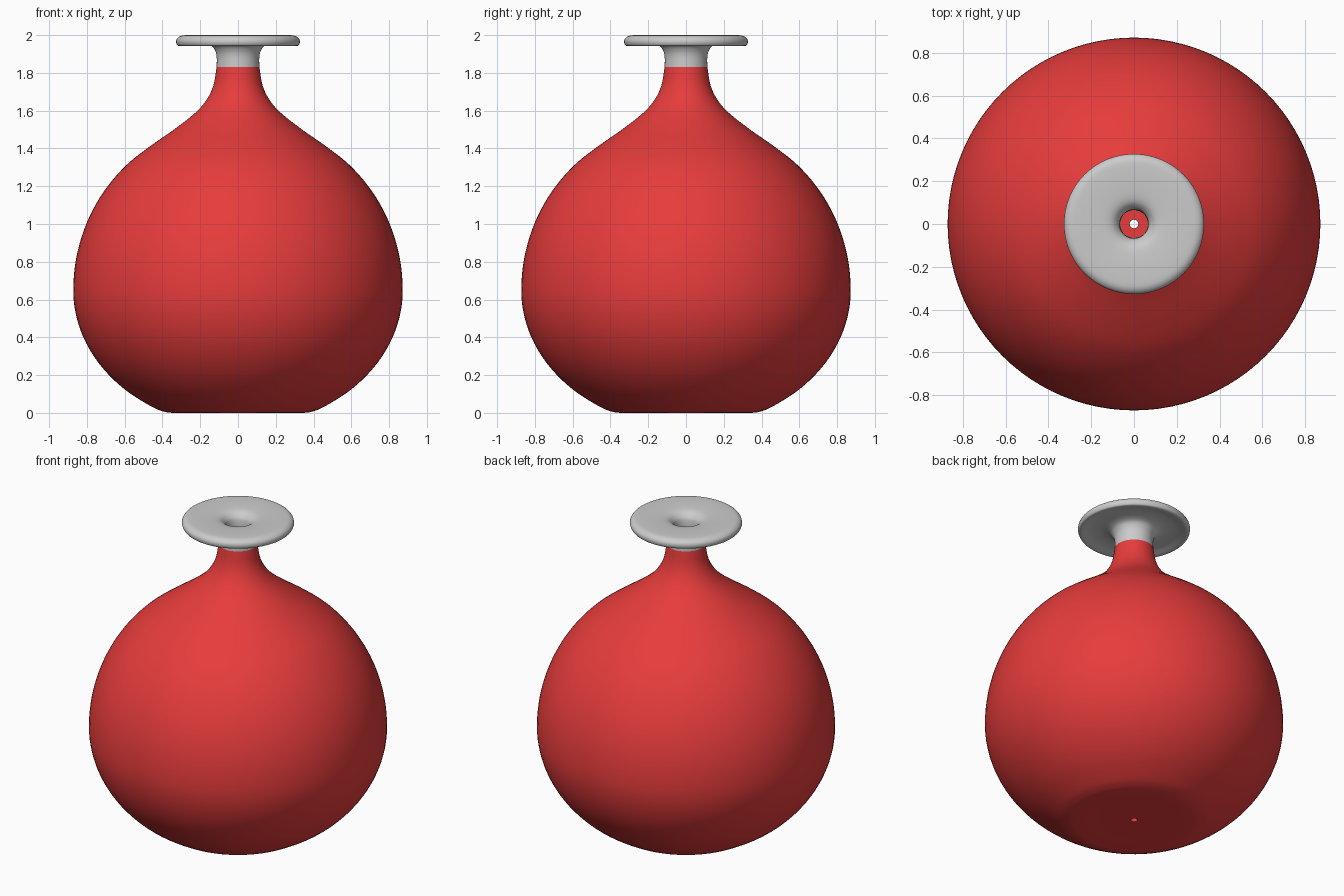
import bpy, bmesh, math
from mathutils import Vector

if "Cube" in bpy.data.objects:
    bpy.data.objects.remove(bpy.data.objects["Cube"])

SEGMENTS = 96
WALL = 0.048


def smooth_path(points, steps=5):
    """Catmull-Rom curve through (radius, height) points."""
    p = [Vector(q) for q in points]
    p = [2 * p[0] - p[1]] + p + [2 * p[-1] - p[-2]]
    out = []
    for i in range(1, len(p) - 2):
        a, b, c, d = p[i - 1:i + 3]
        for k in range(steps):
            t = k / steps
            out.append(0.5 * (2 * b + (c - a) * t + (2 * a - 5 * b + 4 * c - d) * t ** 2
                              + (3 * b - a - 3 * c + d) * t ** 3))
    return out + [p[-2]]


def arc(radius, height, z, start, end, count):
    """Points on an elliptical arc, angles in degrees."""
    angles = [math.radians(start + (end - start) * i / count) for i in range(count + 1)]
    return [(radius * math.cos(a), z + height * math.sin(a)) for a in angles]


def inner_wall(path):
    """Offset a profile inwards by the wall thickness."""
    out = []
    for i, q in enumerate(path):
        t = (path[min(i + 1, len(path) - 1)] - path[max(i - 1, 0)]).normalized()
        out.append(q + Vector((-t.y, t.x)) * WALL)
    return out


def lathe(name, path, closed, color=None):
    bm = bmesh.new()
    rings = [[bm.verts.new((r * math.cos(2 * math.pi * s / SEGMENTS),
                            r * math.sin(2 * math.pi * s / SEGMENTS), z))
              for s in range(SEGMENTS)] for r, z in path]
    pairs = list(zip(rings, rings[1:]))
    if closed:
        pairs.append((rings[-1], rings[0]))
    for a, b in pairs:
        for s in range(SEGMENTS):
            n = (s + 1) % SEGMENTS
            bm.faces.new((a[s], a[n], b[n], b[s]))
    mesh = bpy.data.meshes.new(name)
    bm.to_mesh(mesh)
    bm.free()
    obj = bpy.data.objects.new(name, mesh)
    bpy.context.collection.objects.link(obj)
    if color:
        mat = bpy.data.materials.new(name + "_color")
        mat.diffuse_color = color
        mat.use_nodes = True
        mat.node_tree.nodes["Principled BSDF"].inputs["Base Color"].default_value = mat.diffuse_color
        mesh.materials.append(mat)
    bpy.ops.object.select_all(action='DESELECT')
    obj.select_set(True)
    bpy.context.view_layer.objects.active = obj
    bpy.ops.object.shade_smooth_by_angle(angle=math.radians(40))
    return obj


# Hollow round body with a small drain hole in the base
belly = arc(0.872, 0.724, 0.65, -58, 0, 6) + arc(0.872, 0.9, 0.65, 0, 57, 6)[1:]
outer = smooth_path([(0.02, 0), (0.2, 0), (0.34, 0), (0.4, 0.009)] + belly +
                    [(0.335, 1.503), (0.225, 1.59), (0.165, 1.66), (0.13, 1.735), (0.113, 1.83)])
lathe("body", outer + inner_wall(outer)[::-1], True, (0.8, 0.045, 0.045, 1))

# Neck collar flaring into a wide lip, hollowed below, then back down the throat
lip = smooth_path([(0.113, 1.83), (0.113, 1.885), (0.122, 1.92), (0.143, 1.945),
                   (0.19, 1.958), (0.25, 1.957), (0.31, 1.943), (0.326, 1.955),
                   (0.325, 1.978), (0.305, 1.995), (0.27, 2.0), (0.19, 1.999),
                   (0.12, 1.992), (0.085, 1.972), (0.068, 1.935), (0.065, 1.83)])
lathe("neck_lip", lip, False)
